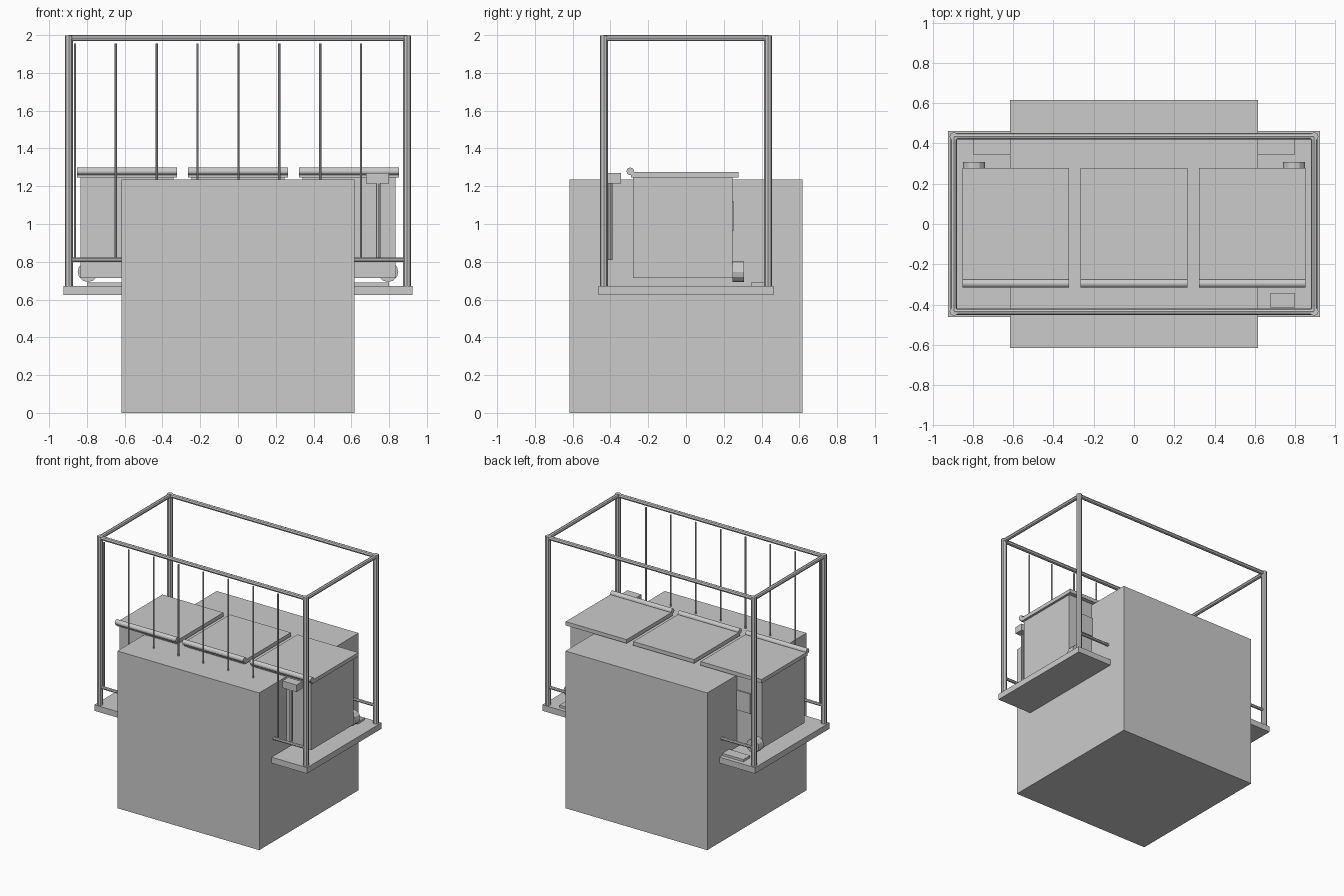
import bpy, bmesh, math
from mathutils import Vector

if "Cube" in bpy.data.objects:
    bpy.data.objects.remove(bpy.data.objects["Cube"])

grey = bpy.data.materials.new("plain grey")
grey.diffuse_color = (0.6, 0.6, 0.6, 1)
grey.use_nodes = True
grey.node_tree.nodes["Principled BSDF"].inputs["Base Color"].default_value = grey.diffuse_color


def finish(name, bm):
    mesh = bpy.data.meshes.new(name)
    bm.to_mesh(mesh)
    bm.free()
    mesh.materials.append(grey)
    ob = bpy.data.objects.new(name, mesh)
    bpy.context.collection.objects.link(ob)
    return ob


def box(name, x0, x1, y0, y1, z0, z1):
    bm = bmesh.new()
    bmesh.ops.create_cube(bm, size=1)
    for v in bm.verts:
        v.co = Vector(((x0 + x1) / 2 + v.co.x * (x1 - x0),
                       (y0 + y1) / 2 + v.co.y * (y1 - y0),
                       (z0 + z1) / 2 + v.co.z * (z1 - z0)))
    return finish(name, bm)


def rod(name, a, b, r, sides=8):
    a, b = Vector(a), Vector(b)
    d = b - a
    bm = bmesh.new()
    bmesh.ops.create_cone(bm, cap_ends=True, segments=sides, radius1=r, radius2=r, depth=d.length)
    bmesh.ops.rotate(bm, verts=bm.verts, matrix=Vector((0, 0, 1)).rotation_difference(d).to_matrix())
    bmesh.ops.translate(bm, verts=bm.verts, vec=(a + b) / 2)
    return finish(name, bm)


# Large central block and the platform running through it
box("central_block", -0.617, 0.617, -0.617, 0.617, 0, 1.236)
box("platform", -0.925, 0.925, -0.463, 0.463, 0.625, 0.672)
box("back_kerb", -0.80, 0.80, 0.345, 0.43, 0.672, 0.69)

# Tubular frame: corner posts, top rails, low rails
PX, PY, TOP = 0.895, 0.435, 1.984
for sx in (-1, 1):
    for sy in (-1, 1):
        rod("corner_post", (sx * PX, sy * PY, 0.672), (sx * PX, sy * PY, 1.998), 0.021)
    rod("top_side_rail", (sx * PX, -PY, TOP), (sx * PX, PY, TOP), 0.016)
for sy in (-1, 1):
    rod("top_long_rail", (-PX, sy * PY, TOP), (PX, sy * PY, TOP), 0.016)
    rod("low_long_rail", (-PX, sy * PY, 0.81), (PX, sy * PY, 0.81), 0.012)

# Thin upright rods along the front
for i in range(8):
    x = -0.863 + 0.2163 * i
    rod("front_rod", (x, -0.433, 0.81), (x, -0.433, 1.955), 0.006)

# Three wheeled bins with lids
for cx in (-0.587, 0.0, 0.587):
    box("bin_body", cx - 0.246, cx + 0.246, -0.28, 0.245, 0.715, 1.245)
    box("bin_lid", cx - 0.265, cx + 0.265, -0.29, 0.278, 1.245, 1.275)
    rod("bin_handle_roll", (cx - 0.265, -0.295, 1.279), (cx + 0.265, -0.295, 1.279), 0.02, 12)
    box("bin_back_plate", cx - 0.15, cx + 0.15, 0.245, 0.255, 0.965, 1.12)
    for s in (-1, 1):
        x = cx + s * 0.208
        rod("bin_wheel", (x, 0.245, 0.747), (x, 0.308, 0.747), 0.054, 12)

# Small control box on a pipe at the front right
box("control_box", 0.677, 0.80, -0.415, -0.343, 1.215, 1.27)
rod("control_pipe", (0.743, -0.40, 0.81), (0.743, -0.40, 1.215), 0.012)
